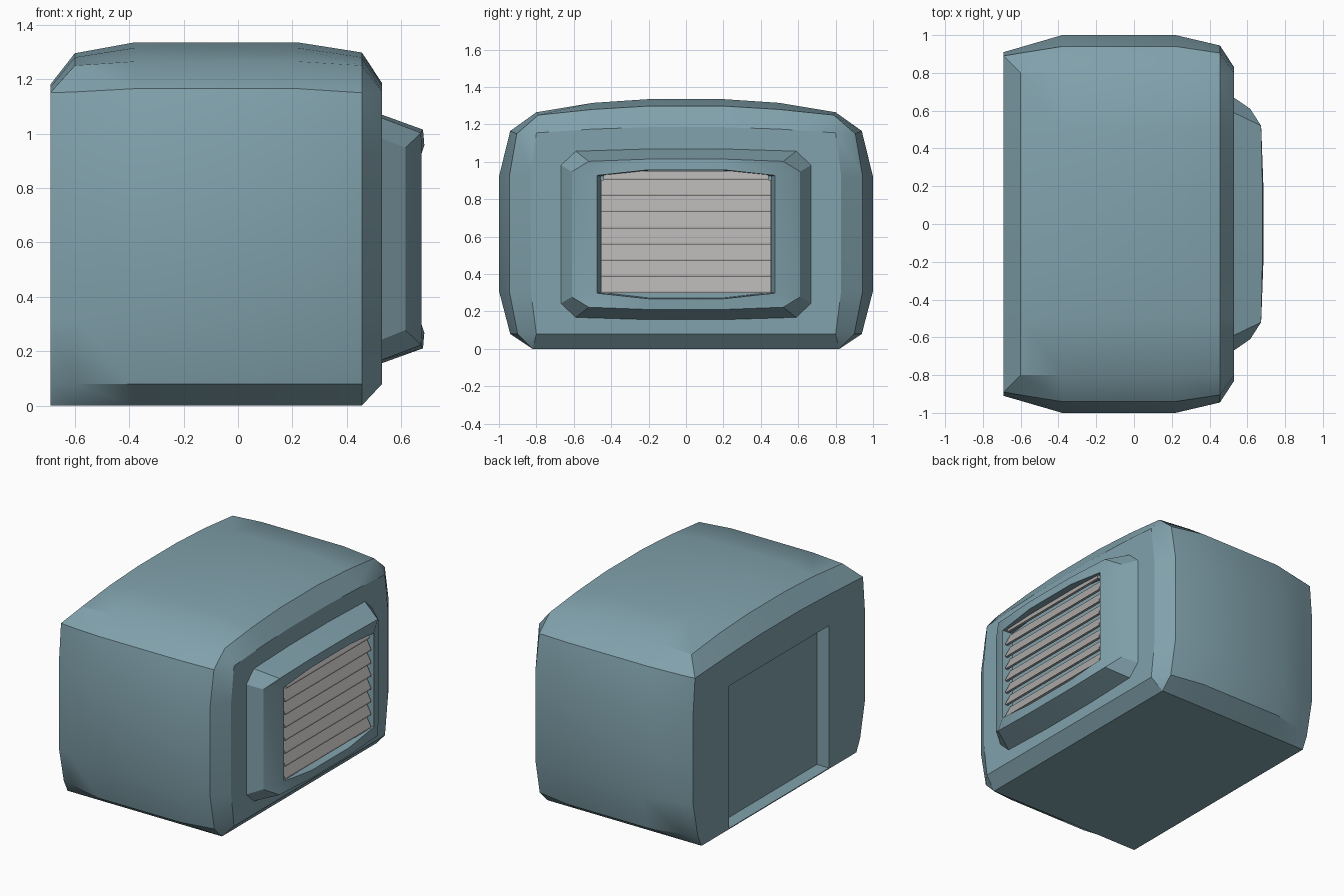
import bpy, bmesh

cube = bpy.data.objects.get("Cube")
if cube:
    bpy.data.objects.remove(cube, do_unlink=True)


def material(name, rgb):
    m = bpy.data.materials.new(name)
    m.use_nodes = True
    m.diffuse_color = (*rgb, 1)
    m.node_tree.nodes["Principled BSDF"].inputs["Base Color"].default_value = (*rgb, 1)
    return m


BLUE = material("blue_grey_paint", (0.22, 0.36, 0.415))
GREY = material("grey_slats", (0.43, 0.415, 0.405))


def loft(name, rings, mat, cap_start=True):
    """Skin a list of matching closed rings and cap the ends."""
    bm = bmesh.new()
    vs = [[bm.verts.new(p) for p in ring] for ring in rings]
    n = len(rings[0])
    for a, b in zip(vs, vs[1:]):
        for i in range(n):
            j = (i + 1) % n
            bm.faces.new((a[i], a[j], b[j], b[i]))
    bm.faces.new(vs[-1])
    if cap_start:
        bm.faces.new(vs[0][::-1])
    bmesh.ops.remove_doubles(bm, verts=bm.verts, dist=0.0005)
    bmesh.ops.recalc_face_normals(bm, faces=bm.faces)
    me = bpy.data.meshes.new(name)
    bm.to_mesh(me)
    bm.free()
    me.materials.append(mat)
    ob = bpy.data.objects.new(name, me)
    bpy.context.collection.objects.link(ob)
    return ob


def activate(ob):
    bpy.ops.object.select_all(action="DESELECT")
    ob.select_set(True)
    bpy.context.view_layer.objects.active = ob


def smooth(ob):
    activate(ob)
    bpy.ops.object.shade_smooth_by_angle(angle=0.53)


# Housing: cross-sections along x, each mirrored in y
def section(x, base, low, side, edge, edge_z, roof, roof_z, mid_z, top, base_z=0):
    half = [(base, base_z), (low, 0.08), (side, 0.31), (side, 0.92),
            (edge, edge_z), (roof, roof_z), (0.5, mid_z), (0.2, top)]
    pts = half + [(-y, z) for y, z in reversed(half)]
    return [(x, y, z) for y, z in pts]


housing = loft("housing", [
    section(-0.69, 0.82, 0.86, 0.91, 0.89, 1.15, 0.89, 1.15, 1.17, 1.18),
    section(-0.6, 0.82, 0.89, 0.936, 0.905, 1.153, 0.8, 1.25, 1.28, 1.295),
    section(-0.38, 0.82, 0.94, 1.0, 0.94, 1.165, 0.8, 1.265, 1.315, 1.335),
    section(0.22, 0.82, 0.94, 1.0, 0.94, 1.165, 0.8, 1.265, 1.315, 1.335),
    section(0.455, 0.82, 0.9, 0.945, 0.905, 1.15, 0.79, 1.25, 1.28, 1.298),
    section(0.53, 0.8, 0.8, 0.83, 0.8, 1.155, 0.8, 1.155, 1.175, 1.185, 0.08),
], BLUE)


# Doorway recess cut into the flat end
def box_ring(x, y, z0, z1):
    return [(x, -y, z0), (x, y, z0), (x, y, z1), (x, -y, z1)]


cutter = loft("recess_cutter", [box_ring(x, 0.53, 0.006, 0.96) for x in (-0.8, -0.6)], BLUE)
cutter.hide_render = True
cut = housing.modifiers.new("recess", "BOOLEAN")
cut.object = cutter
cut.solver = "EXACT"
activate(housing)
bpy.ops.object.modifier_apply(modifier=cut.name)
bpy.data.objects.remove(cutter, do_unlink=True)
smooth(housing)


# Vent frame: rings of side, corner and middle points, mirrored in y and z
def frame_ring(side, corner, middle, zc=0.6125):
    q = [side, corner, middle]
    top = q + [(x, -y, z) for x, y, z in reversed(q)]
    ring = top + [(x, y, -z) for x, y, z in reversed(top)]
    return [(x, y, z + zc) for x, y, z in ring]


opening = (0.675, 0.475, 0.315)
inner = (0.61, 0.458, 0.31)
frame = loft("vent_frame", [
    frame_ring((0.528, 0.67, 0.37), (0.528, 0.59, 0.445), (0.528, 0.2, 0.457)),
    frame_ring((0.615, 0.61, 0.335), (0.673, 0.52, 0.39), (0.68, 0.2, 0.402)),
    frame_ring(opening, opening, (0.685, 0.2, 0.345)),
    frame_ring(inner, inner, (0.61, 0.2, 0.34)),
], BLUE, cap_start=False)
smooth(frame)

# Sloping louvre slats, lower edges outward
PITCH = 0.0865
for i in range(8):
    z = 0.298 + i * PITCH
    rise = min(PITCH, 0.95 - z)
    lean = 0.04 * rise / PITCH
    w = 0.455 if i < 7 else 0.44
    profile = [(0.668, z), (0.668, z + 0.01), (0.668 - lean, z + rise),
               (0.655 - lean, z + rise), (0.65, z)]
    loft(f"vent_slat_{i + 1}", [[(x, y, h) for x, h in profile] for y in (-w, w)], GREY)
